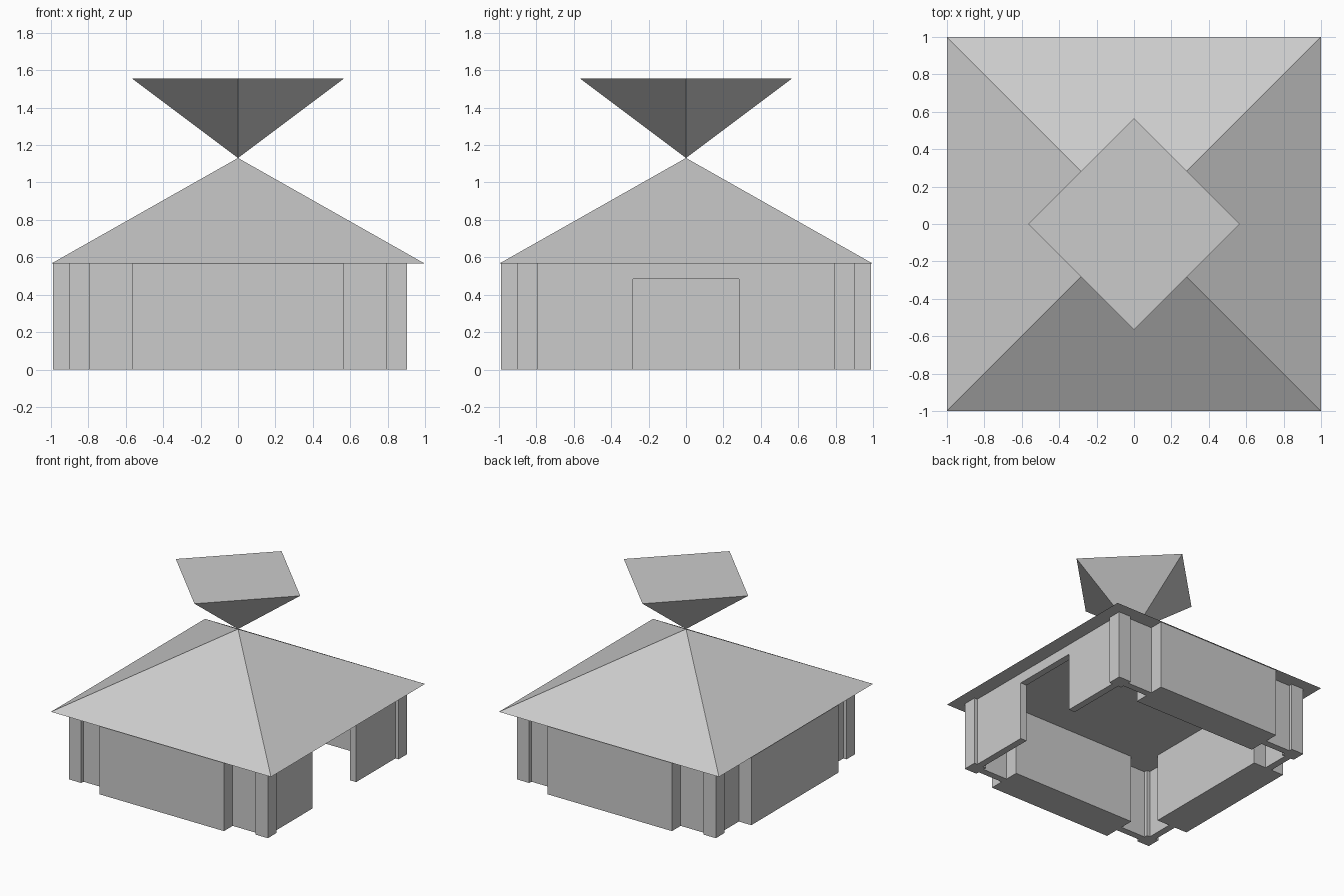
import bpy, bmesh
from math import pi, sqrt
from mathutils import Matrix

if "Cube" in bpy.data.objects:
    bpy.data.objects.remove(bpy.data.objects["Cube"])

U = 0.1131            # building module
H = 5 * U             # wall height
C = 7.5 * U           # wall centre line distance


def finish(name, bm, turn=0.0):
    bmesh.ops.recalc_face_normals(bm, faces=bm.faces)
    bm.transform(Matrix.Rotation(turn, 4, 'Z'))
    me = bpy.data.meshes.new(name)
    bm.to_mesh(me)
    bm.free()
    ob = bpy.data.objects.new(name, me)
    bpy.context.collection.objects.link(ob)
    return ob


def box(name, x, y, sx, sy, turn=0.0):
    """Full-height block standing on the ground."""
    bm = bmesh.new()
    bmesh.ops.create_cube(bm, size=1, matrix=Matrix.Translation((x, y, H / 2))
                          @ Matrix.Diagonal((sx, sy, H, 1)))
    return finish(name, bm, turn)


def pyramid(name, radius, height, z, turn, flip=False):
    """Four-sided closed pyramid with its lowest point at z."""
    bpy.ops.mesh.primitive_cone_add(vertices=4, radius1=radius, radius2=0, depth=height,
                                    location=(0, 0, z + height / 2),
                                    rotation=(pi if flip else 0, 0, turn))
    bpy.context.object.name = name


# corner pillars
for i, (sx, sy) in enumerate(((1, 1), (1, -1), (-1, 1), (-1, -1))):
    box(f"corner_pillar_{i + 1}", sx * C, sy * C, U, U)

# closed walls with a thick central panel
for side, turn in (("front", 0), ("left", -pi / 2), ("back", pi)):
    box(side + "_wall", 0, -C, 14 * U, U / 2, turn)
    box(side + "_panel", 0, -C, 10 * U, 2.5 * U, turn)

# right wall with the doorway
d, w, dh = 2.5 * U, 7 * U, 0.483
outline = [(-w, 0), (-d, 0), (-d, dh), (d, dh), (d, 0), (w, 0), (w, H), (-w, H)]
bm = bmesh.new()
face = bm.faces.new([bm.verts.new((C - U / 4, y, z)) for y, z in outline])
ext = bmesh.ops.extrude_face_region(bm, geom=[face], use_keep_orig=True)
bmesh.ops.translate(bm, vec=(U / 2, 0, 0),
                    verts=[g for g in ext["geom"] if isinstance(g, bmesh.types.BMVert)])
finish("doorway_wall", bm)

# roof and the inverted pyramid balanced on its tip
pyramid("roof", sqrt(2), H, H, pi / 4)
pyramid("roof_finial", H, 3.75 * U, 2 * H, 0, flip=True)
